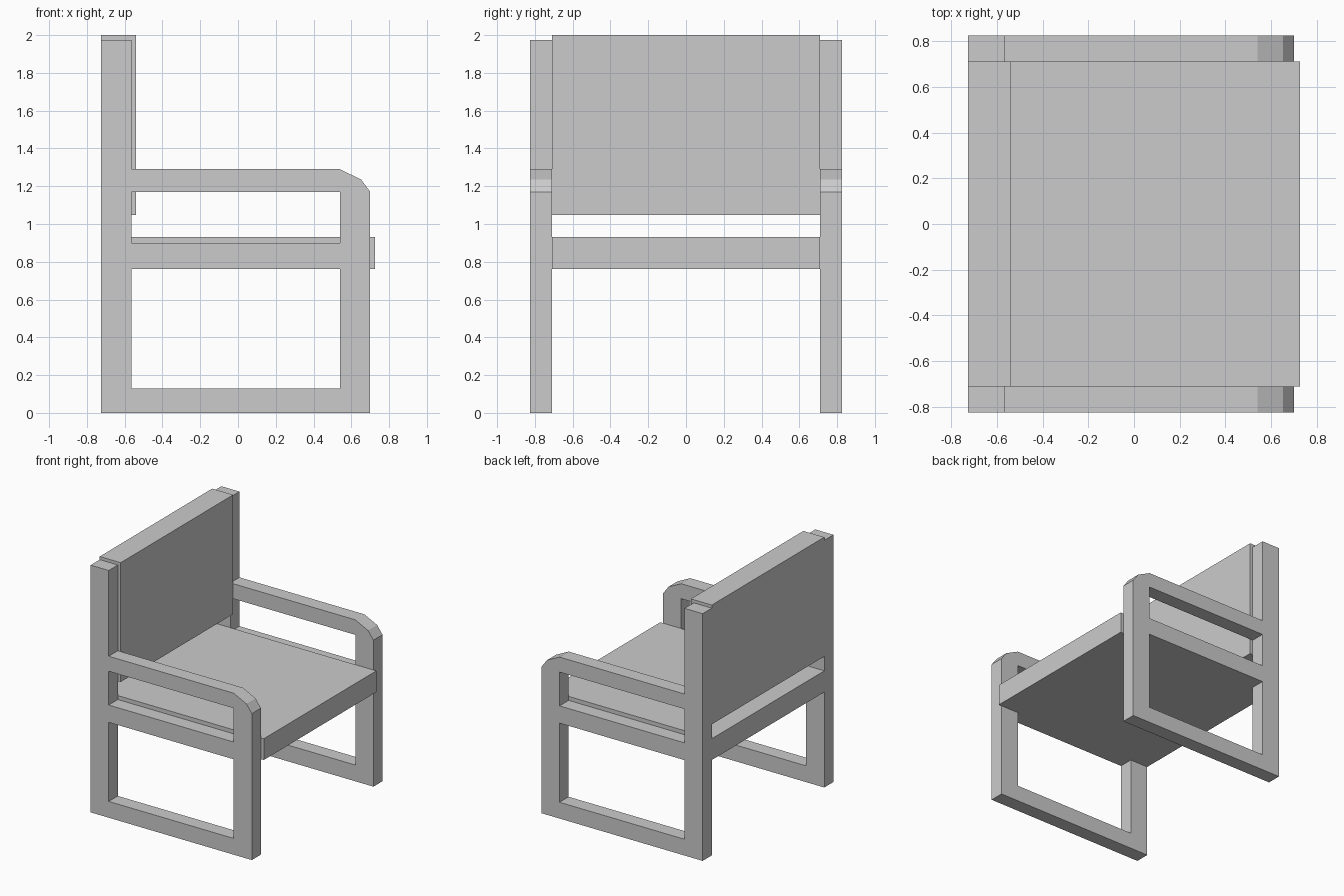
import bpy
from math import radians

if "Cube" in bpy.data.objects:
    bpy.data.objects.remove(bpy.data.objects["Cube"])

BACK, POST, LEG, FRONT = -0.725, -0.565, 0.54, 0.70   # x stations of the side frame
INNER, OUTER = 0.71, 0.825                            # y faces of the side frame


def rect(x0, x1, z0, z1):
    return [(x0, z0), (x1, z0), (x1, z1), (x0, z1)]


def box(name, x0, x1, y0, y1, z0, z1):
    bpy.ops.mesh.primitive_cube_add(size=1, location=((x0 + x1) / 2, (y0 + y1) / 2, (z0 + z1) / 2))
    ob = bpy.context.object
    ob.name = name
    ob.scale = (x1 - x0, y1 - y0, z1 - z0)
    bpy.ops.object.transform_apply(location=False, rotation=False, scale=True)
    return ob


def side_frame(name, y):
    """Filled outline with two openings, extruded across y."""
    outline = [(BACK, 0), (FRONT, 0), (FRONT, 1.17), (0.652, 1.235), (LEG, 1.29),
               (POST, 1.29), (POST, 1.975), (BACK, 1.975)]
    openings = [rect(POST, LEG, 0.13, 0.762), rect(POST, LEG, 0.90, 1.17)]
    cu = bpy.data.curves.new(name, 'CURVE')
    cu.dimensions = '2D'
    cu.fill_mode = 'BOTH'
    cu.extrude = (OUTER - INNER) / 2
    for loop in [outline] + openings:
        sp = cu.splines.new('POLY')
        sp.points.add(len(loop) - 1)
        for p, (x, z) in zip(sp.points, loop):
            p.co = (x, z, 0, 1)
        sp.use_cyclic_u = True
    ob = bpy.data.objects.new(name, cu)
    bpy.context.collection.objects.link(ob)
    ob.location.y = y
    ob.rotation_euler.x = radians(90)
    bpy.ops.object.select_all(action='DESELECT')
    ob.select_set(True)
    bpy.context.view_layer.objects.active = ob
    bpy.ops.object.convert(target='MESH')
    bpy.ops.object.shade_flat()


# Side frames: legs, floor rail, seat rail and armrest in one piece
for label, s in (("right", -1), ("left", 1)):
    side_frame(label + "_side_frame", s * (INNER + OUTER) / 2)

# Seat and backrest panels between the frames
box("seat", BACK, 0.725, -INNER, INNER, 0.762, 0.932)
box("backrest", BACK, -0.54, -INNER, INNER, 1.047, 2.0)
